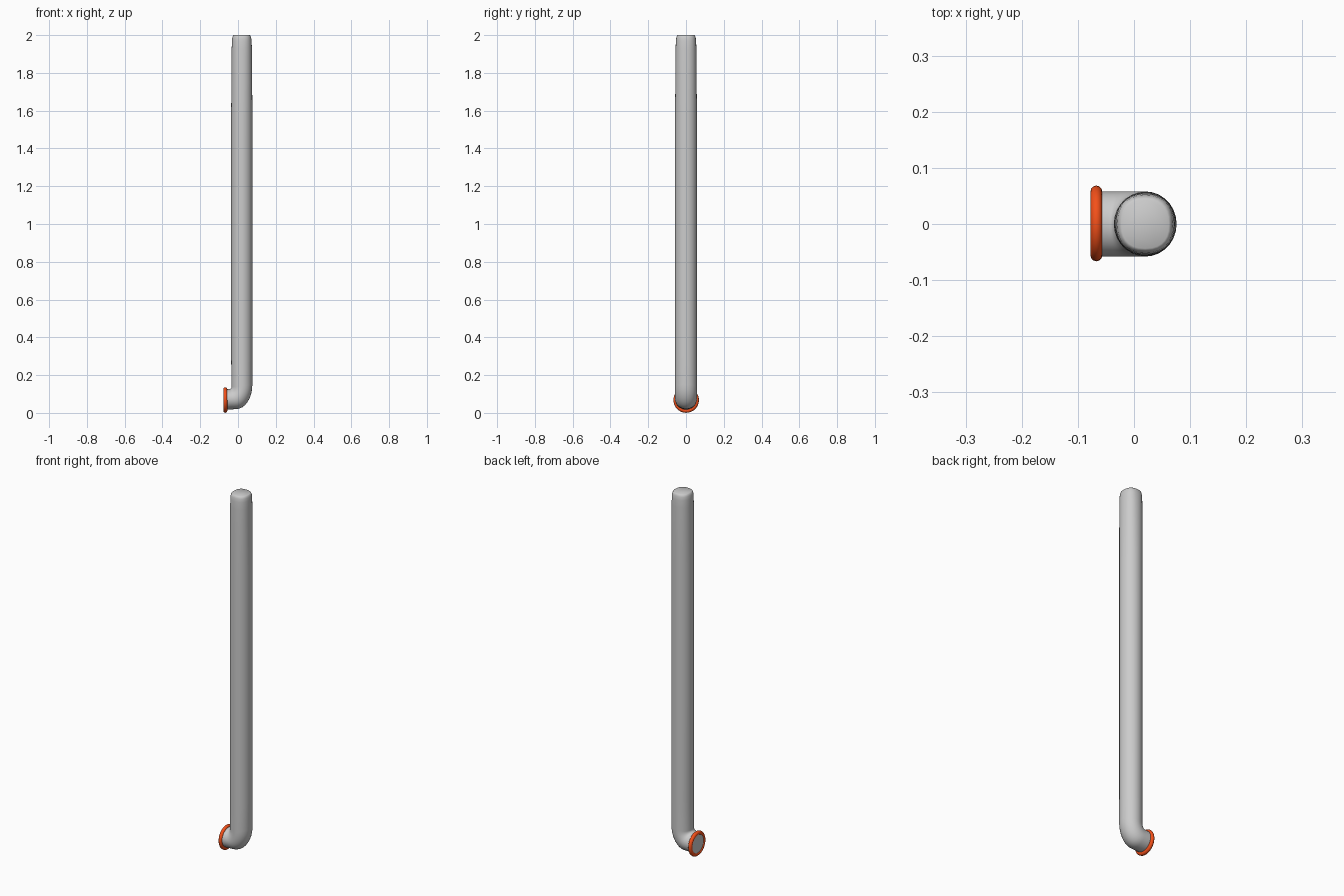
import bpy, bmesh, math
from mathutils import Vector

if "Cube" in bpy.data.objects:
    bpy.data.objects.remove(bpy.data.objects["Cube"])

SIDES = 28


def oval_ring(bm, inner, outer, half_y, power):
    """Cross-section spanning inner to outer (x, z), slightly squared by power."""
    a, b = Vector((inner[0], 0, inner[1])), Vector((outer[0], 0, outer[1]))
    mid, half = (a + b) / 2, (b - a) / 2
    verts = []
    for i in range(SIDES):
        t = 2 * math.pi * i / SIDES
        c, s = math.cos(t), math.sin(t)
        c = math.copysign(abs(c) ** (2 / power), c)
        s = math.copysign(abs(s) ** (2 / power), s)
        verts.append(bm.verts.new(mid + half * c + Vector((0, half_y * s, 0))))
    return verts


# Cross-sections along the pipe: inner point, outer point, half width, squareness
sections = [((-0.074, 0.126), (-0.074, 0.017), 0.058, 2.0),
            ((-0.050, 0.126), (-0.050, 0.018), 0.058, 2.0)]
for i in range(9):                                   # elbow
    t = math.radians(90 * i / 8)
    inner = (-0.045 + 0.010 * math.sin(t), 0.136 - 0.010 * math.cos(t))
    outer = (-0.010 + 0.086 * math.sin(t), 0.150 - 0.130 * math.cos(t))
    sections.append((inner, outer, 0.058, 2.0))
for z, r, p in [(0.3, 0.056, 2.0), (1.6, 0.056, 2.0), (1.75, 0.055, 2.1),
                (1.93, 0.0535, 2.2), (1.97, 0.052, 2.3), (1.988, 0.0495, 2.4),
                (1.997, 0.046, 2.4), (2.0, 0.042, 2.4)]:  # shaft and rounded top
    sections.append(((0.020 - r, z), (0.020 + r, z), r + 0.0015, p))

# Bent pipe
bm = bmesh.new()
rings = [oval_ring(bm, *s) for s in sections]
for r0, r1 in zip(rings, rings[1:]):
    for i in range(SIDES):
        j = (i + 1) % SIDES
        bm.faces.new((r0[i], r0[j], r1[j], r1[i]))
bm.faces.new(rings[0])
bm.faces.new(rings[-1])
bmesh.ops.recalc_face_normals(bm, faces=bm.faces[:])
mesh = bpy.data.meshes.new("bent_pipe")
bm.to_mesh(mesh)
bm.free()
pipe = bpy.data.objects.new("bent_pipe", mesh)
bpy.context.collection.objects.link(pipe)
bpy.context.view_layer.objects.active = pipe
pipe.select_set(True)
bpy.ops.object.shade_smooth_by_angle(angle=math.radians(40))
pipe.select_set(False)

# Orange collar around the open end
bpy.ops.mesh.primitive_torus_add(location=(-0.067, 0.001, 0.068),
                                 rotation=(0, math.pi / 2, 0),
                                 major_radius=0.057, minor_radius=0.0105,
                                 major_segments=32, minor_segments=12)
collar = bpy.context.object
collar.name = "end_collar"
bpy.ops.object.shade_smooth()
orange = bpy.data.materials.new("orange")
orange.diffuse_color = (0.9, 0.08, 0.01, 1)
orange.use_nodes = True
orange.node_tree.nodes["Principled BSDF"].inputs["Base Color"].default_value = orange.diffuse_color
collar.data.materials.append(orange)
